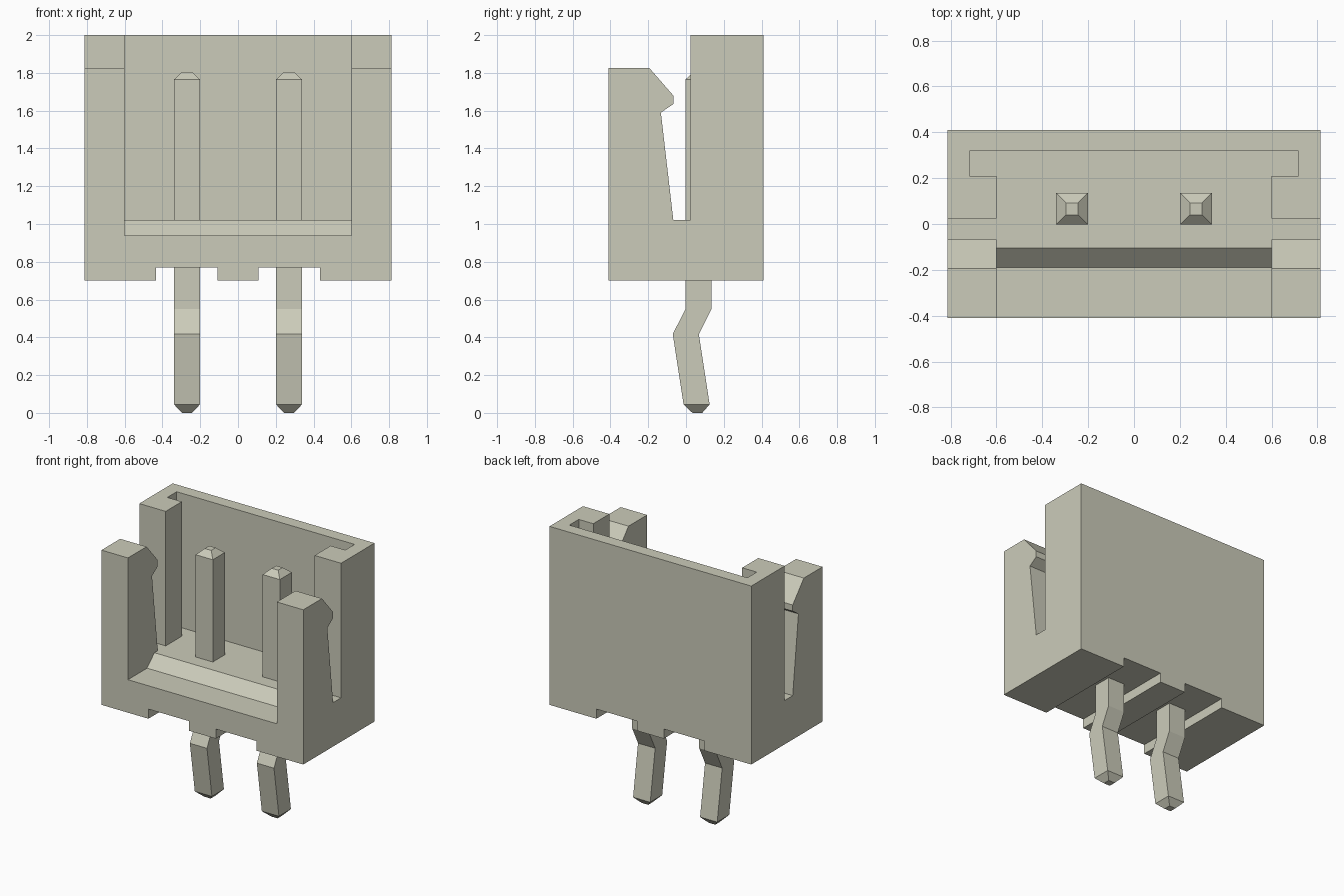
import bpy
import bmesh

cube = bpy.data.objects.get("Cube")
if cube:
    bpy.data.objects.remove(cube, do_unlink=True)

# Single ivory plastic colour
ivory = bpy.data.materials.new("ivory")
ivory.use_nodes = True
COLOUR = (0.60, 0.60, 0.49, 1.0)
ivory.diffuse_color = COLOUR
ivory.node_tree.nodes["Principled BSDF"].inputs["Base Color"].default_value = COLOUR


def loft(name, rings):
    """Skin a stack of equal-length point rings and cap both ends."""
    bm = bmesh.new()
    loops = [[bm.verts.new(p) for p in ring] for ring in rings]
    n = len(loops[0])
    for a, b in zip(loops, loops[1:]):
        for i in range(n):
            j = (i + 1) % n
            bm.faces.new((a[i], a[j], b[j], b[i]))
    bm.faces.new(loops[0][::-1])
    bm.faces.new(loops[-1])
    bmesh.ops.recalc_face_normals(bm, faces=bm.faces)
    mesh = bpy.data.meshes.new(name)
    bm.to_mesh(mesh)
    bm.free()
    mesh.materials.append(ivory)
    obj = bpy.data.objects.new(name, mesh)
    bpy.context.collection.objects.link(obj)
    return obj


def extrude_x(name, profile, x0, x1):
    """Extrude a (y, z) side profile between two x positions."""
    return loft(name, [[(x, y, z) for y, z in profile] for x in (x0, x1)])


def cut(target, cutter):
    """Subtract the cutter and discard it."""
    cutter.hide_render = True
    mod = target.modifiers.new("cut", 'BOOLEAN')
    mod.operation = 'DIFFERENCE'
    mod.solver = 'EXACT'
    mod.object = cutter
    bpy.context.view_layer.objects.active = target
    bpy.ops.object.modifier_apply(modifier=mod.name)
    bpy.data.objects.remove(cutter, do_unlink=True)


# Housing: side profile with hooked front arms and a slot before the rear wall
FLOOR = 1.02
housing = extrude_x("housing", [
    (-0.41, 0.70), (0.41, 0.70), (0.41, 2.0), (0.025, 2.0), (0.025, FLOOR),
    (-0.067, FLOOR), (-0.133, 1.59), (-0.067, 1.635), (-0.067, 1.68),
    (-0.195, 1.827), (-0.41, 1.827)], -0.813, 0.813)

# Main cavity, open to the front, with a sloped step in its floor
cut(housing, extrude_x("cavity_cutter", [
    (-0.6, 0.94), (-0.19, 0.94), (-0.105, FLOOR), (0.318, FLOOR),
    (0.318, 2.2), (-0.6, 2.2)], -0.6, 0.6))

# Keyway grooves in the side columns, and channels under the base
for side in (-1, 1):
    cut(housing, extrude_x("groove_cutter", [
        (0.21, FLOOR), (0.318, FLOOR), (0.318, 2.2), (0.21, 2.2)],
        side * 0.5, side * 0.717))
    cut(housing, extrude_x("channel_cutter", [
        (-0.6, 0.5), (0.6, 0.5), (0.6, 0.77), (-0.6, 0.77)],
        side * 0.108, side * 0.435))

# Pins: square bars with tapered tips and a kinked lower leg
# (z, centre y, half width)
PIN = [(0.0, 0.06, 0.026), (0.045, 0.056, 0.069), (0.417, -0.001, 0.069),
       (0.55, 0.066, 0.069), (1.765, 0.066, 0.069), (1.805, 0.066, 0.026)]
for label, cx in (("right_pin", -0.27), ("left_pin", 0.27)):
    loft(label, [[(cx + sx * h, cy + sy * h, z)
                  for sx, sy in ((-1, -1), (1, -1), (1, 1), (-1, 1))]
                 for z, cy, h in PIN])
